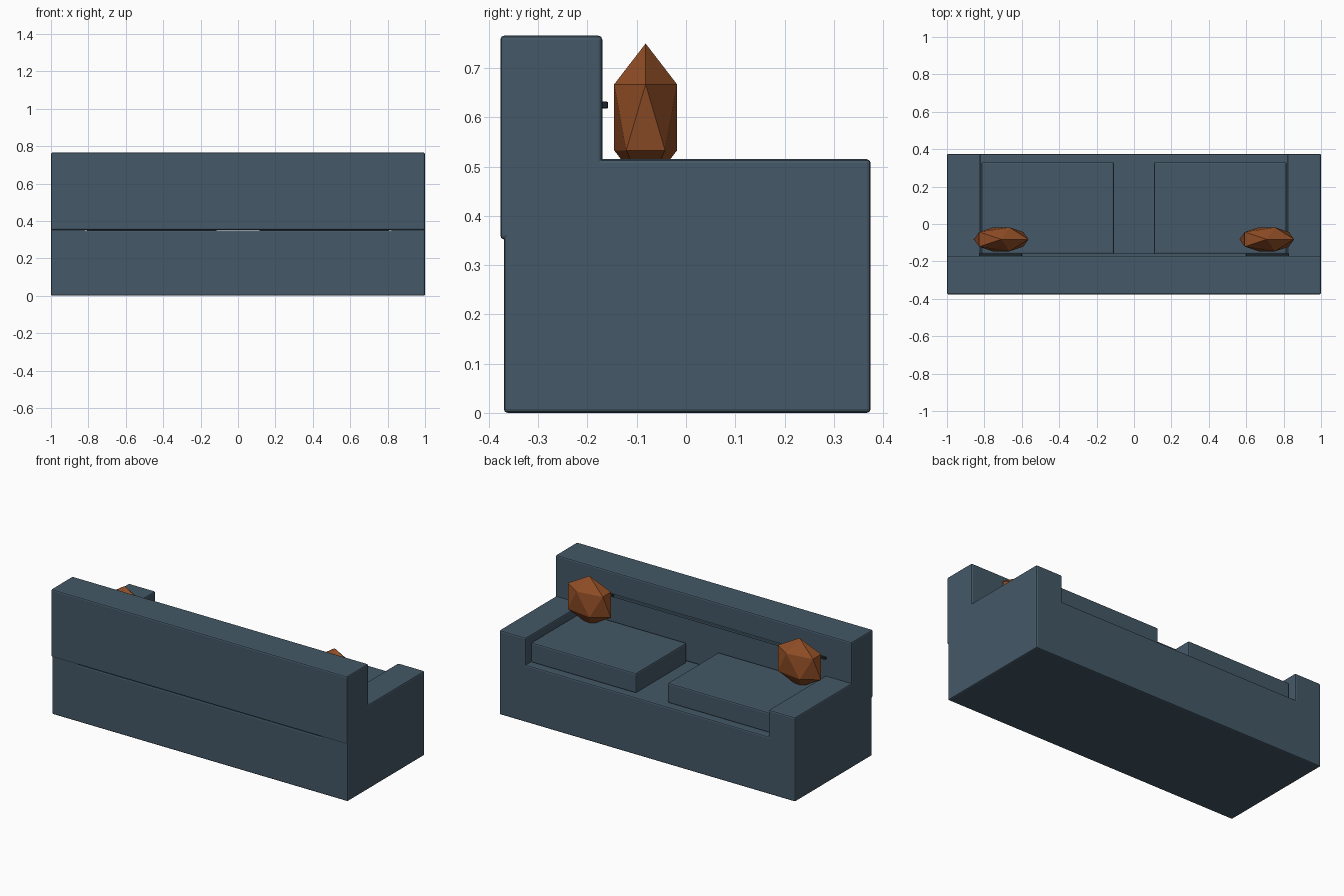
import bpy, bmesh
from mathutils import Vector

if "Cube" in bpy.data.objects:
    bpy.data.objects.remove(bpy.data.objects["Cube"])


def material(name, rgb):
    m = bpy.data.materials.new(name)
    m.diffuse_color = (*rgb, 1)
    m.use_nodes = True
    m.node_tree.nodes["Principled BSDF"].inputs["Base Color"].default_value = m.diffuse_color
    return m


BLUE = material("slate_blue_fabric", (0.058, 0.098, 0.135))
RUST = material("rust_fabric", (0.29, 0.078, 0.02))
DARK = material("dark_trim", (0.012, 0.018, 0.025))


def finish(name, bm, mat):
    me = bpy.data.meshes.new(name)
    bm.to_mesh(me)
    bm.free()
    me.materials.append(mat)
    ob = bpy.data.objects.new(name, me)
    bpy.context.collection.objects.link(ob)
    return ob


def box(name, xs, ys, zs, bevel=0.008, mat=BLUE):
    """Box from ranges along x, y and z with softened edges."""
    bm = bmesh.new()
    bmesh.ops.create_cube(bm, size=1)
    for v in bm.verts:
        v.co = Vector([(r[0] + r[1]) / 2 + c * (r[1] - r[0])
                       for c, r in zip(v.co, (xs, ys, zs))])
    bmesh.ops.bevel(bm, geom=bm.edges[:], offset=bevel, segments=2,
                    profile=0.5, affect='EDGES')
    return finish(name, bm, mat)


def pillow(name, x):
    """Low-poly faceted throw pillow."""
    bm = bmesh.new()
    bmesh.ops.create_icosphere(bm, subdivisions=1, radius=1)
    for v in bm.verts:
        v.co = Vector((x + v.co.x * 0.163, -0.082 + v.co.y * 0.075,
                       0.60 + v.co.z * 0.15))
    return finish(name, bm, RUST)


# frame: base and backrest
box("base", (-1, 1), (-0.37, 0.375), (0, 0.35))
box("backrest", (-1, 1), (-0.377, -0.17), (0.352, 0.766))

# arms, seat cushions, pillows and trim ends on both sides
for side, s in (("left", -1), ("right", 1)):
    def span(a, b):
        return tuple(sorted((a * s, b * s)))
    box(side + "_arm", span(0.82, 1), (-0.37, 0.375), (0, 0.515))
    box(side + "_seat_cushion", span(0.107, 0.816), (-0.16, 0.33), (0.35, 0.472))
    pillow(side + "_pillow", 0.71 * s)
    box(side + "_trim_end", span(0.6, 0.83), (-0.175, -0.158), (0.618, 0.632), 0.003, DARK)

# piping along the backrest
box("back_piping", (-0.6, 0.6), (-0.175, -0.158), (0.618, 0.632), 0.003)
